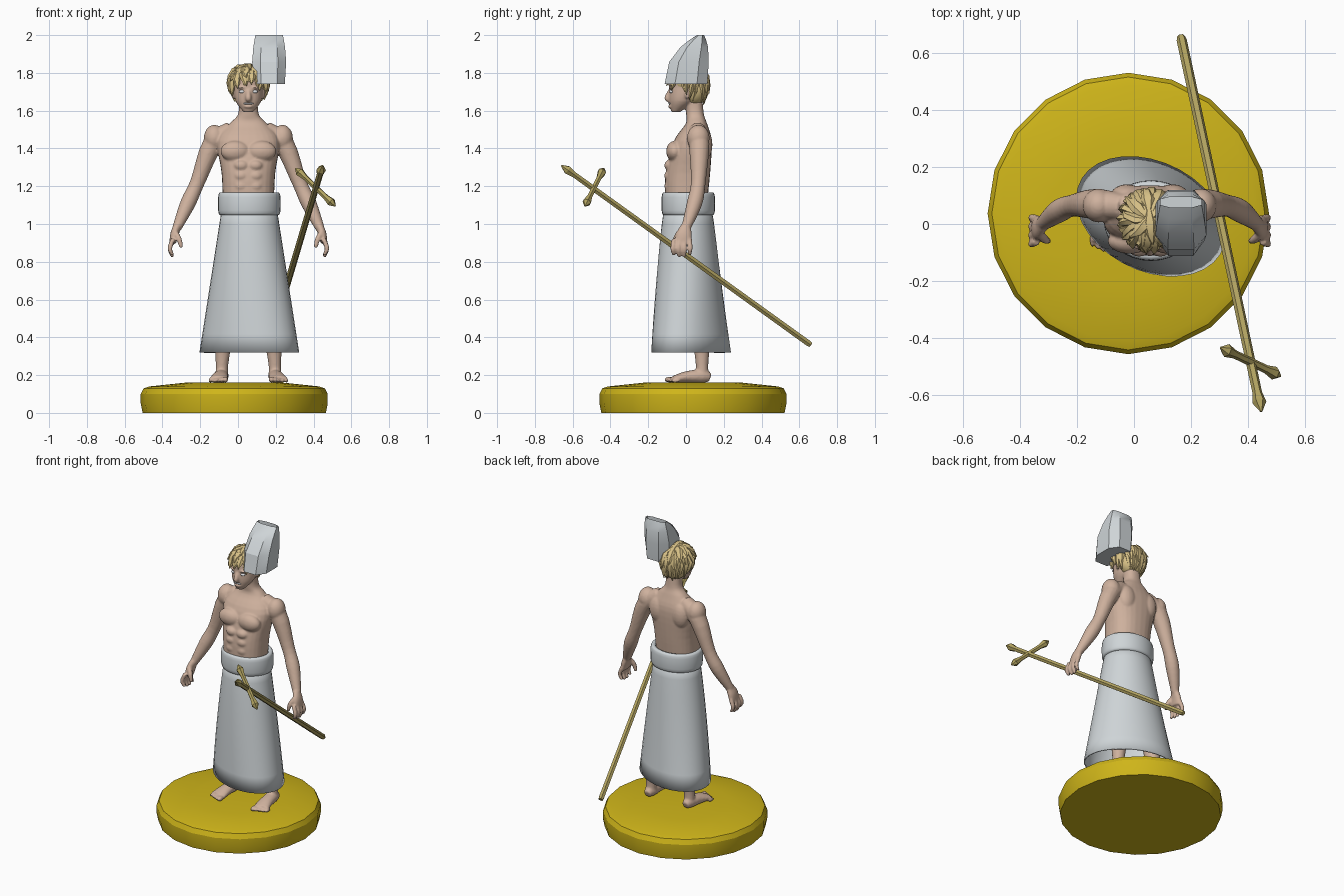
import bpy, bmesh, math, random
from mathutils import Vector, Matrix

if "Cube" in bpy.data.objects:
    bpy.data.objects.remove(bpy.data.objects["Cube"])
random.seed(4)
FIGURE_X = .055  # centre line of the figure


def material(name, *rgb):
    made = bpy.data.materials.new(name)
    made.use_nodes = True
    made.diffuse_color = (*rgb, 1)
    made.node_tree.nodes["Principled BSDF"].inputs["Base Color"].default_value = (*rgb, 1)
    return made


SKIN = material("skin", .62, .44, .34)
CLOTH = material("white cloth", .62, .66, .68)
HAIR = material("blond hair", .68, .53, .24)
GOLD = material("base yellow", .62, .46, .01)
BRASS = material("dull brass", .45, .37, .12)
WHITE = material("eye white", .75, .76, .78)


def curved(rings, steps=4):
    """Fill in a smooth run of rings through a few key rings."""
    keys = [Vector((*ring[:4], ring[-1])) for ring in rings]
    last = len(keys) - 1
    result = [keys[0]]
    for i in range(last):
        start, end = keys[i], keys[i + 1]
        leave = start + (end - keys[max(i - 1, 0)]) / 6
        arrive = end - (keys[min(i + 2, last)] - start) / 6
        for step in range(1, steps + 1):
            t = step / steps
            a, b, c = start.lerp(leave, t), leave.lerp(arrive, t), arrive.lerp(end, t)
            result.append(a.lerp(b, t).lerp(b.lerp(c, t), t))
    return result


def loft(bm, rings, sides=16, boxy=1, level=False, caps=True, turn=0, skew=0):
    """Skin rings of (x, y, z, radius) or (x, y, z, width, depth) along their path."""
    centres = [Vector(ring[:3]) for ring in rings]
    last = len(rings) - 1
    loops = []
    for i, ring in enumerate(rings):
        along = Vector((0, 0, 1))
        if not level:
            along = (centres[min(i + 1, last)] - centres[max(i - 1, 0)]).normalized()
        across = Vector((1, 0, 0))
        across = (across - along * across.dot(along)).normalized()
        loop = []
        for side in range(sides):
            angle = math.tau * (side + turn) / sides
            c, s = math.cos(angle), math.sin(angle)
            wide = math.copysign(abs(c) ** boxy, c) * ring[3]
            deep = math.copysign(abs(s) ** boxy, s) * ring[-1] - skew * wide * i / last
            loop.append(bm.verts.new(centres[i] + across * wide + along.cross(across) * deep))
        loops.append(loop)
    for low, high in zip(loops, loops[1:]):
        for side in range(sides):
            after = (side + 1) % sides
            bm.faces.new((low[side], low[after], high[after], high[side]))
    if caps:
        bm.faces.new(loops[0][::-1])
        return bm.faces.new(loops[-1])


def blob(bm, centre, size):
    place = Matrix.Translation(centre) @ Matrix.Diagonal((*size, 1))
    bmesh.ops.create_uvsphere(bm, u_segments=20, v_segments=12, radius=1, matrix=place)


def mirror_all(bm):
    """Copy everything built so far to the other side."""
    copy = bmesh.ops.duplicate(bm, geom=bm.verts[:] + bm.edges[:] + bm.faces[:])
    for item in copy["geom"]:
        if isinstance(item, bmesh.types.BMVert):
            item.co.x *= -1


def finish(bm, name, mat, angle=40, x=0, fuse=False):
    bmesh.ops.recalc_face_normals(bm, faces=bm.faces[:])
    mesh = bpy.data.meshes.new(name)
    bm.to_mesh(mesh)
    bm.free()
    mesh.materials.append(mat)
    ob = bpy.data.objects.new(name, mesh)
    ob.location.x = x
    bpy.context.collection.objects.link(ob)
    bpy.ops.object.select_all(action="DESELECT")
    ob.select_set(True)
    bpy.context.view_layer.objects.active = ob
    bpy.ops.object.shade_smooth_by_angle(angle=math.radians(angle))
    if fuse:
        remesh = ob.modifiers.new("fuse", "REMESH")
        remesh.mode, remesh.voxel_size, remesh.use_smooth_shade = "VOXEL", .0065, True
        soften = ob.modifiers.new("soften", "SMOOTH")
        soften.factor, soften.iterations = .5, 3
    return ob


# Round base with a rounded rim and a slightly domed top
bm = bmesh.new()
rim = ((0, .485), (.05, .495), (.1, .495), (.13, .48), (.14, .45), (.16, .26))
loft(bm, [(-.02, .037, z, radius) for z, radius in rim], sides=20, level=True)
finish(bm, "round_base", GOLD, 25)

# Left arm: shoulder, elbow, wrist, palm
bm = bmesh.new()
loft(bm, curved([(.09, .06, 1.5, .045), (.19, .07, 1.42, .054), (.27, .065, 1.22, .039),
                 (.32, .045, 1.11, .041), (.378, 0, .98, .025)]))
loft(bm, curved([(.375, 0, .99, .022, .027), (.392, -.01, .945, .022, .042), (.4, -.016, .9, .018, .043)]))
# Four fingers and a thumb
for finger in range(4):
    y = .02 - .028 * finger
    tip = .82 + .01 * abs(finger - 1.5)
    loft(bm, curved([(.398, y, .92, .013), (.416, y * 1.1, .87, .013), (.4, y, tip, .009)]), sides=8)
loft(bm, curved([(.388, -.035, .955, .016), (.367, -.055, .92, .015), (.355, -.06, .875, .01)]), sides=8)
# Chest, shoulder blade, shoulder, ear, brow and belly muscles
blob(bm, (.07, -.06, 1.385), (.078, .045, .055))
blob(bm, (.08, .095, 1.42), (.06, .045, .085))
blob(bm, (.18, .065, 1.455), (.056, .06, .07))
blob(bm, (.08, .01, 1.69), (.01, .018, .028))
blob(bm, (.033, -.078, 1.722), (.025, .015, .007))
for row in range(3):
    blob(bm, (.037, -.088, 1.2 + row * .055), (.038, .027, .028))
mirror_all(bm)
# Torso and neck
loft(bm, curved([(0, 0, 1.1, .135, .11), (0, .01, 1.27, .142, .118), (0, .036, 1.44, .165, .1),
                 (0, .055, 1.53, .1, .057), (0, .048, 1.58, .055, .047), (0, .04, 1.66, .05, .047)]),
     sides=28, boxy=.85, level=True)
# Skull, jaw, nose and lower lip
blob(bm, (0, .005, 1.74), (.08, .096, .09))
loft(bm, curved([(0, 0, 1.72, .077, .09), (0, -.02, 1.65, .068, .07), (0, -.055, 1.592, .025, .022)]),
     sides=24, level=True)
loft(bm, curved([(0, -.08, 1.715, .009), (0, -.1, 1.667, .016), (0, -.085, 1.655, .011)]), sides=10)
blob(bm, (0, -.083, 1.622), (.024, .012, .008))
finish(bm, "body", SKIN, x=FIGURE_X, fuse=True)

# Eyes and teeth
bm = bmesh.new()
blob(bm, (.033, -.077, 1.701), (.017, .011, .009))
mirror_all(bm)
finish(bm, "eyes", WHITE, x=FIGURE_X)
bm = bmesh.new()
blob(bm, (0, -.083, 1.638), (.027, .01, .006))
finish(bm, "teeth", WHITE, x=FIGURE_X)

# Legs and bare feet
bm = bmesh.new()
loft(bm, curved([(.115, .06, .6, .06), (.13, .08, .42, .05), (.14, .085, .25, .033), (.14, .085, .19, .037)]))
loft(bm, curved([(.14, .128, .185, .022), (.142, .09, .195, .036),
                 (.15, 0, .19, .043, .03), (.158, -.065, .177, .052, .019)]))
for toe in range(5):
    size = .015 - .0015 * toe
    blob(bm, (.122 + .02 * toe, .008 * toe - .088, .161 + size), (size, .028, size))
mirror_all(bm)
finish(bm, "legs_and_feet", SKIN, x=FIGURE_X, fuse=True)

# Long flared skirt, open below
bm = bmesh.new()
rings = []
for step in range(9):
    t = step / 8
    rings.append((.06, .01 + .017 * t * t, 1.1 - .78 * t, .143 + .121 * t, .123 + .08 * t ** .8))
loft(bm, rings, sides=32, level=True, caps=False, skew=.23)
skirt = finish(bm, "skirt", CLOTH, 50)
thickness = skirt.modifiers.new("thickness", "SOLIDIFY")
thickness.thickness, thickness.offset = .008, -1

# Rolled waistband
bm = bmesh.new()
rings = []
for step in range(17):
    c, s = math.cos(math.tau * step / 16), math.sin(math.tau * step / 16)
    radius = .148 + .018 * math.copysign(abs(c) ** .6, c)
    rings.append((.06, .012, 1.107 + .061 * math.copysign(abs(s) ** .6, s), radius, radius - .024))
loft(bm, rings, sides=32, level=True, caps=False)
bmesh.ops.remove_doubles(bm, verts=bm.verts[:], dist=.0001)
finish(bm, "waistband", CLOTH, 60)

# Hair cap with swept, pointed locks
bm = bmesh.new()
blob(bm, (0, .015, 1.757), (.092, .098, .08))
blob(bm, (0, .045, 1.705), (.085, .068, .08))


def scalp(around, height, spread, sink=0):
    around, height = math.radians(around), math.radians(height)
    out = spread * math.cos(height)
    return (.092 * out * math.sin(around), .015 - .098 * out * math.cos(around),
            1.757 + .08 * spread * math.sin(height) - sink)


for count, lift in ((22, 0), (16, 28), (8, 52)):
    for lock in range(count):
        around = 360 * lock / count + random.uniform(-6, 6)
        back = (1 - math.cos(math.radians(around))) / 2
        swing = around + random.uniform(-14, 14)
        tip = lift - 14 - 32 * min(back * 1.5, 1) + random.uniform(-6, 6)
        sink = .055 * back * (1 - lift / 60)
        loft(bm, [(*scalp(around, tip + 70, .9), .012, .01),
                  (*scalp(around, tip + 42, 1, sink / 5), .026, .016),
                  (*scalp((around + swing) / 2, tip + 18, 1.06, sink / 2), .02, .014),
                  (*scalp(swing, tip, random.uniform(1.12, 1.28), sink), .002)], sides=6)
finish(bm, "hair", HAIR, 45, x=FIGURE_X)

# Tall faceted hat on the left of the head, narrowing to a ridge with a hollow top
bm = bmesh.new()
rings = []
for t in (0, .45, .75, .9, 1):
    width = .088 + .05 * t * (1 - t) - .011 * t
    rings.append((.165, .077 * t * t, 1.742 + .258 * t, width, .02 + .1 * (1 - t ** 3)))
crown = loft(bm, rings, sides=8, boxy=.75, level=True, turn=.5)
bmesh.ops.inset_individual(bm, faces=[crown], thickness=.005, depth=0)
bmesh.ops.translate(bm, verts=crown.verts[:], vec=(0, 0, -.025))
finish(bm, "tall_hat", CLOTH, 25)


# Long staff with a pointed crossbar
def rod(name, start, end, stations):
    bm = bmesh.new()
    start, end = Vector(start), Vector(end)
    loft(bm, [(*start.lerp(end, t), radius) for t, radius in stations], sides=6)
    finish(bm, name, BRASS, 20)


point = [(0, .004), (.1, .024), (.24, .015)]
rod("staff_crossbar", (.305, -.435, 1.295), (.515, -.535, 1.095),
    point + [(1 - t, radius) for t, radius in reversed(point)])
rod("staff_shaft", (.165, .66, .36), (.448, -.66, 1.31),
    [(0, .014), (.01, .018), (.95, .017), (.975, .025), (1, .004)])
